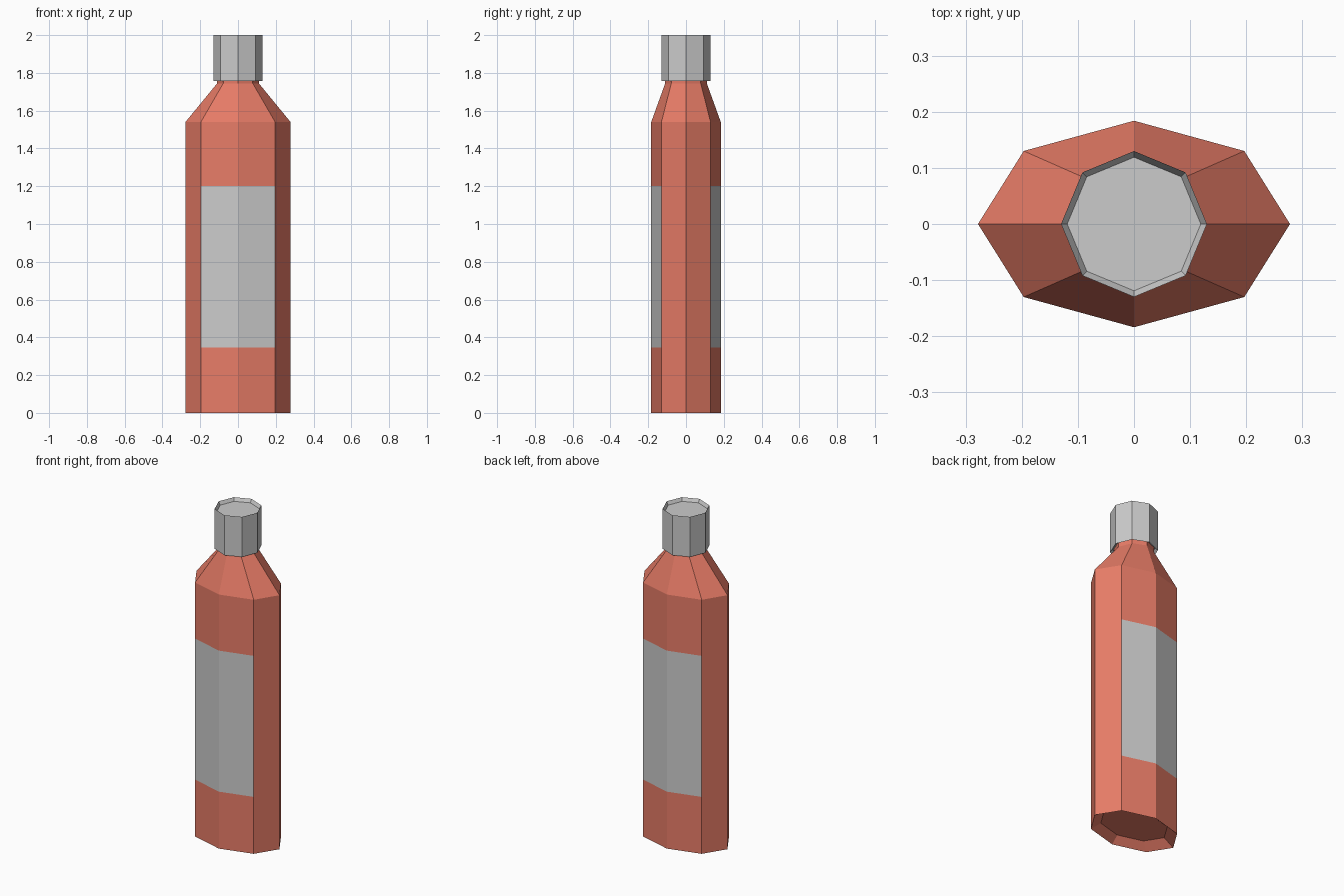
import bpy, bmesh, math

if "Cube" in bpy.data.objects:
    bpy.data.objects.remove(bpy.data.objects["Cube"])

SIDES = 8


def ring(rx, ry, z):
    return [(rx * math.cos(2 * math.pi * i / SIDES),
             ry * math.sin(2 * math.pi * i / SIDES), z) for i in range(SIDES)]


def loft(name, profile, materials=(), panel_band=None):
    """Skin (rx, ry, z) octagon rings and close both ends."""
    bm = bmesh.new()
    rings = [[bm.verts.new(p) for p in ring(*row)] for row in profile]
    for b, (lo, hi) in enumerate(zip(rings, rings[1:])):
        for i in range(SIDES):
            j = (i + 1) % SIDES
            f = bm.faces.new((lo[i], lo[j], hi[j], hi[i]))
            # the two front and two back facets carry the label
            if b == panel_band and i in (1, 2, 5, 6):
                f.material_index = 1
    bm.faces.new(rings[0][::-1])
    bm.faces.new(rings[-1])
    mesh = bpy.data.meshes.new(name)
    bm.to_mesh(mesh)
    bm.free()
    for m in materials:
        mesh.materials.append(m)
    obj = bpy.data.objects.new(name, mesh)
    bpy.context.collection.objects.link(obj)
    return obj


def material(name, color):
    m = bpy.data.materials.new(name)
    m.diffuse_color = color
    m.use_nodes = True
    m.node_tree.nodes["Principled BSDF"].inputs["Base Color"].default_value = m.diffuse_color
    return m


red = material("bottle_red", (0.80, 0.20, 0.135, 1))
grey = material("label_grey", (0.8, 0.8, 0.8, 1))

# Bottle: recessed base, straight oval body with flush label, shoulder, neck
RX, RY = 0.278, 0.184
loft("bottle", [
    (RX * 0.77, RY * 0.77, 0.04),
    (RX, RY, 0.0),
    (RX, RY, 0.345),
    (RX, RY, 1.2),
    (RX, RY, 1.54),
    (0.11, 0.11, 1.745),
    (0.11, 0.11, 1.78),
], (red, grey), panel_band=2)

# Cap: hollow rim below, shallow dish on top
loft("cap", [
    (0.118, 0.118, 1.775),
    (0.13, 0.13, 1.757),
    (0.13, 0.13, 2.0),
    (0.119, 0.119, 1.98),
])
